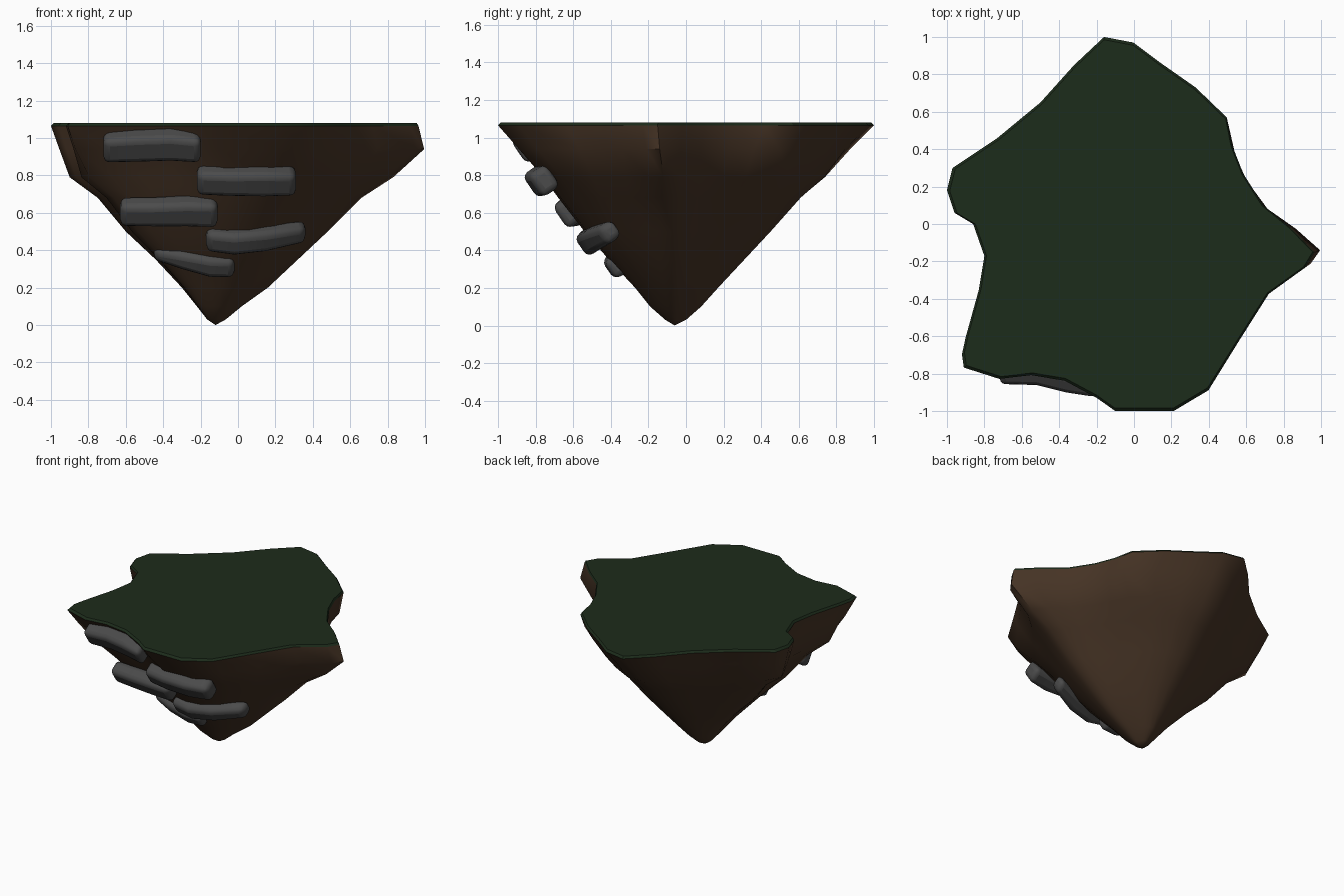
import bpy, bmesh, math
from mathutils import Vector

if "Cube" in bpy.data.objects:
    bpy.data.objects.remove(bpy.data.objects["Cube"])


def material(name, color):
    m = bpy.data.materials.new(name)
    m.diffuse_color = (*color, 1)
    m.use_nodes = True
    m.node_tree.nodes["Principled BSDF"].inputs["Base Color"].default_value = m.diffuse_color
    return m


SOIL = material("soil", (0.06, 0.033, 0.018))
GRASS = material("grass", (0.012, 0.025, 0.011))
STONE = material("stone", (0.07, 0.07, 0.07))
TIP = (-0.12, -0.06)

# Top outline, counter-clockwise
OUTLINE = [(0.99, -0.15), (0.86, -0.02), (0.71, 0.1), (0.6, 0.27), (0.54, 0.42), (0.51, 0.57),
           (0.34, 0.73), (0.15, 0.86), (0, 0.97), (-0.16, 1), (-0.32, 0.85), (-0.5, 0.65),
           (-0.73, 0.46), (-0.97, 0.3), (-1, 0.18), (-0.96, 0.06), (-0.86, 0), (-0.8, -0.17),
           (-0.83, -0.35), (-0.9, -0.6), (-0.92, -0.69), (-0.91, -0.76), (-0.72, -0.82),
           (-0.55, -0.8), (-0.37, -0.83), (-0.2, -0.92), (-0.1, -0.99), (0.22, -0.99),
           (0.41, -0.88), (0.57, -0.63), (0.74, -0.37), (0.94, -0.23)]

# Height, then left, right, front and back extents of each ring
RIMS = [(1.08, -0.985, 0.955, -0.985, 0.985), (1.065, -1, 0.965, -1, 1)]
RINGS = [RIMS[1], (0.94, -0.955, 0.995, -0.89, 0.875), (0.79, -0.9, 0.83, -0.76, 0.74),
         (0.68, -0.75, 0.66, -0.68, 0.61), (0.5, -0.6, 0.48, -0.54, 0.45),
         (0.35, -0.44, 0.32, -0.41, 0.31), (0.2, -0.3, 0.16, -0.27, 0.17),
         (0.1, -0.22, 0.02, -0.19, 0.08), (0.03, -0.165, -0.065, -0.11, 0)]


def soften(pts):
    n = len(pts)
    return [tuple(0.5 * pts[i][k] + 0.25 * (pts[i - 1][k] + pts[(i + 1) % n][k]) for k in (0, 1))
            for i in range(n)]


def fit(pts, ring):
    # Stretch each side of the outline away from the tip to the given extents
    z, *ext = ring
    out = []
    for p in pts:
        co = []
        for k in (0, 1):
            c = TIP[k]
            lo, hi = min(q[k] for q in pts), max(q[k] for q in pts)
            d = p[k] - c
            co.append(c + d * ((ext[2 * k + 1] - c) / (hi - c) if d > 0 else (ext[2 * k] - c) / (lo - c)))
        out.append((*co, z))
    return out


def loft(name, loops, mat, tip=None, cap_first=True, cap_last=True):
    bm = bmesh.new()
    rows = [[bm.verts.new(p) for p in loop] for loop in loops]
    n = len(rows[0])
    for a, b in zip(rows, rows[1:]):
        for i in range(n):
            j = (i + 1) % n
            bm.faces.new((a[i], a[j], b[j], b[i]))
    if cap_first:
        bm.faces.new(rows[0])
    if tip:
        t = bm.verts.new(tip)
        for i in range(n):
            bm.faces.new((rows[-1][i], rows[-1][(i + 1) % n], t))
    elif cap_last:
        bm.faces.new(rows[-1])
    bmesh.ops.recalc_face_normals(bm, faces=bm.faces)
    me = bpy.data.meshes.new(name)
    bm.to_mesh(me)
    bm.free()
    me.materials.append(mat)
    ob = bpy.data.objects.new(name, me)
    bpy.context.collection.objects.link(ob)
    return ob


def smooth(ob, degrees):
    bpy.ops.object.select_all(action='DESELECT')
    ob.select_set(True)
    bpy.context.view_layer.objects.active = ob
    bpy.ops.object.shade_smooth_by_angle(angle=math.radians(degrees))


# Earth cone: outline loses its notches towards the tip
loops, pts = [], OUTLINE
for i, ring in enumerate(RINGS):
    loops.append(fit(pts, ring))
    if i > 0:
        pts = soften(pts)
smooth(loft("earth", loops, SOIL, tip=(*TIP, 0)), 50)

# Thin grass cap
smooth(loft("grass", [fit(OUTLINE, r) for r in RIMS], GRASS), 30)


def stone(name, path, height, depth, tilt):
    # Tilted rectangular sections along a short bent path
    up = Vector((0, -math.sin(tilt), math.cos(tilt)))
    out = Vector((0, -math.cos(tilt), -math.sin(tilt)))
    loops = []
    for (x, y, z, s) in path:
        c = Vector((x, y, z))
        loops.append([c + up * height / 2 * s * a + out * depth / 2 * s * b
                      for a, b in ((1, 1), (1, -1), (-1, -1), (-1, 1))])
    ob = loft(name, loops, STONE)
    bev = ob.modifiers.new("rounding", 'BEVEL')
    bev.width = 0.035
    bev.segments = 3
    bev.limit_method = 'ANGLE'
    bev.angle_limit = math.radians(40)
    smooth(ob, 60)


# Five stones stepping down the front face: x, y, z, section scale
stone("stone_1", [(-0.72, -0.78, 0.95, 0.95), (-0.52, -0.78, 0.96, 1), (-0.36, -0.82, 0.965, 1),
                  (-0.2, -0.85, 0.95, 0.95)], 0.16, 0.12, 0.6)
stone("stone_2", [(-0.22, -0.75, 0.775, 0.95), (-0.05, -0.775, 0.77, 0.97), (0.14, -0.78, 0.77, 1),
                  (0.31, -0.75, 0.77, 0.95)], 0.15, 0.12, 0.6)
stone("stone_3", [(-0.63, -0.58, 0.605, 0.93), (-0.45, -0.6, 0.605, 0.95), (-0.27, -0.62, 0.61, 1),
                  (-0.11, -0.62, 0.605, 1)], 0.15, 0.12, 0.6)
stone("stone_4", [(-0.17, -0.5, 0.465, 0.95), (-0.02, -0.51, 0.45, 1), (0.15, -0.48, 0.465, 0.95),
                  (0.36, -0.4, 0.5, 0.8)], 0.13, 0.12, 0.6)
stone("stone_5", [(-0.45, -0.34, 0.385, 0.6), (-0.3, -0.37, 0.355, 0.85), (-0.15, -0.37, 0.325, 1),
                  (-0.02, -0.36, 0.32, 0.95)], 0.12, 0.11, 0.6)
